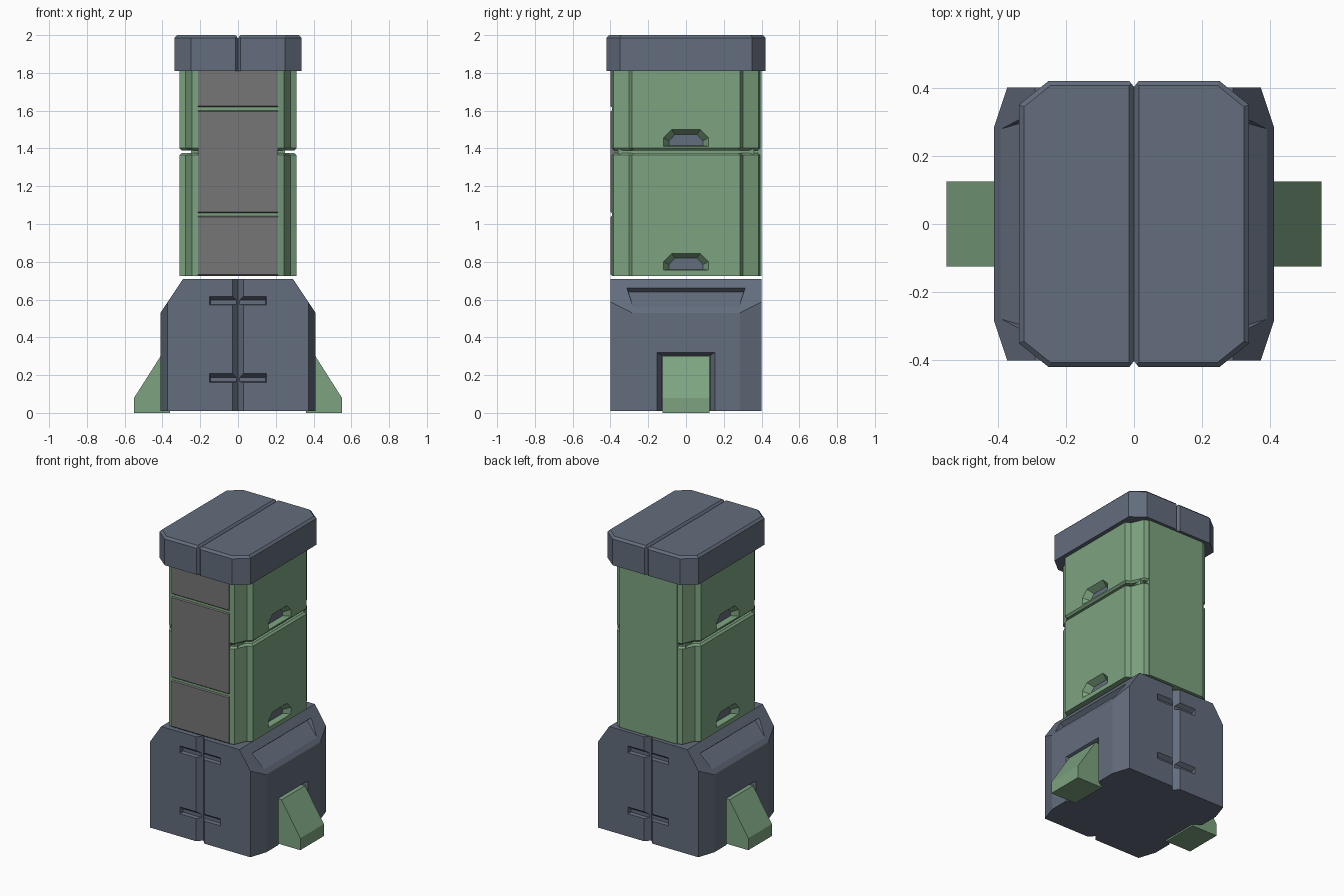
import bpy
import bmesh
from mathutils import Vector

cube = bpy.data.objects.get("Cube")
if cube:
    bpy.data.objects.remove(cube, do_unlink=True)


def material(name, rgb):
    m = bpy.data.materials.new(name)
    m.use_nodes = True
    m.diffuse_color = (*rgb, 1)
    m.node_tree.nodes["Principled BSDF"].inputs["Base Color"].default_value = (*rgb, 1)
    return m


SLATE = material("slate blue", (0.125, 0.153, 0.205))
GREEN = material("sage green", (0.205, 0.371, 0.216))
GRAY = material("mid gray", (0.181, 0.181, 0.181))


def loft(name, ring_a, ring_b, mats=(), chamfer=None):
    """Solid between two matching rings; chamfer = (z of the edge loop, width)."""
    bm = bmesh.new()
    a = [bm.verts.new(p) for p in ring_a]
    b = [bm.verts.new(p) for p in ring_b]
    bm.faces.new(a)
    bm.faces.new(b)
    for i in range(len(a)):
        j = (i + 1) % len(a)
        bm.faces.new((a[i], a[j], b[j], b[i]))
    bmesh.ops.recalc_face_normals(bm, faces=bm.faces)
    if chamfer:
        z, width = chamfer
        rim = [e for e in bm.edges if all(abs(v.co.z - z) < 1e-5 for v in e.verts)]
        bmesh.ops.bevel(bm, geom=rim, offset=width, segments=1, affect='EDGES')
    mesh = bpy.data.meshes.new(name)
    bm.to_mesh(mesh)
    bm.free()
    for m in mats:
        mesh.materials.append(m)
    obj = bpy.data.objects.new(name, mesh)
    bpy.context.collection.objects.link(obj)
    return obj


def place(outline, axis, level):
    """Put a flat outline at a level on an axis: x takes (y, z), y (x, z), z (x, y)."""
    k = "xyz".index(axis)
    return [(*p[:k], level, *p[k:]) for p in outline]


def prism(name, outline, axis, lo, hi, mats=(), chamfer=None):
    return loft(name, place(outline, axis, lo), place(outline, axis, hi), mats, chamfer)


def symmetric(quarter):
    """Full loop from the corner points of the +x +y quarter."""
    back = quarter[::-1]
    return (quarter + [(-x, y) for x, y in back]
            + [(-x, -y) for x, y in quarter] + [(x, -y) for x, y in back])


def rect(a0, a1, b0, b1):
    return [(a0, b0), (a1, b0), (a1, b1), (a0, b1)]


def flip(ring, sx=1, sy=1):
    return [(x * sx, y * sy, z) for x, y, z in ring]


def cut(obj, cutter):
    cutter.hide_render = True
    mod = obj.modifiers.new("cut", 'BOOLEAN')
    mod.operation = 'DIFFERENCE'
    mod.solver = 'EXACT'
    mod.object = cutter
    bpy.context.view_layer.update()
    deps = bpy.context.evaluated_depsgraph_get()
    result = bpy.data.meshes.new_from_object(obj.evaluated_get(deps))
    obj.modifiers.clear()
    obj.data = result
    bpy.data.objects.remove(cutter, do_unlink=True)


# Base block with sloped shoulders
base = prism("base", symmetric([(0.41, 0.285), (0.372, 0.40)]), 'z', 0.01, 0.71, [SLATE])
bm = bmesh.new()
bm.from_mesh(base.data)
for s in (1, -1):
    sliced = bmesh.ops.bisect_plane(
        bm, geom=bm.verts[:] + bm.edges[:] + bm.faces[:], dist=1e-5,
        plane_co=Vector((s * 0.29, 0, 0.71)), plane_no=Vector((s * 0.18, 0, 0.12)),
        clear_outer=True)
    bmesh.ops.holes_fill(bm, edges=[e for e in bm.edges if e.is_boundary], sides=0)
bmesh.ops.recalc_face_normals(bm, faces=bm.faces)
bm.to_mesh(base.data)
bm.free()

# Front and back seams and clip slots
for s in (1, -1):
    seam = [(-0.047, s * 0.42), (0.047, s * 0.42), (0, s * 0.365)]
    cut(base, prism("seam_cutter", seam, 'z', -0.1, 0.8))
    for z in (0.16, 0.57):
        outer = place(rect(-0.152, 0.152, z, z + 0.055), 'y', s * 0.41)
        inner = place(rect(-0.145, 0.145, z + 0.005, z + 0.028), 'y', s * 0.375)
        cut(base, loft("slot_cutter", outer, inner))

# Shoulder recesses, foot pockets and wedge feet
for s, side in ((1, "left"), (-1, "right")):
    end = [(0.30, 0.305, 0.64), (0.346, 0.32, 0.68), (0.42, 0.27, 0.533)]
    cut(base, loft("recess_cutter", flip(end, s), flip(end, s, -1)))
    outer = place(rect(-0.16, 0.16, -0.05, 0.325), 'x', s * 0.42)
    inner = place(rect(-0.13, 0.13, -0.05, 0.305), 'x', s * 0.37)
    cut(base, loft("pocket_cutter", outer, inner))
    foot = [(0.36, 0), (0.55, 0), (0.55, 0.08), (0.41, 0.30), (0.36, 0.30)]
    prism(side + "_foot", [(s * x, z) for x, z in foot], 'y', -0.125, 0.125, [GREEN])

# Column core and its two armoured tiers
prism("column_core", rect(-0.25, 0.25, -0.36, 0.36), 'z', 0.73, 1.82, [GREEN])
shell = symmetric([(0.31, 0.285), (0.277, 0.302), (0.243, 0.383), (0.215, 0.393)])
tiers = (("lower_tier", 0.725, 1.376, 1.376, 0.755),
         ("upper_tier", 1.39, 1.815, 1.39, 1.41))
for name, lo, hi, edge, grip in tiers:
    tier = prism(name, shell, 'z', lo, hi, [GREEN, SLATE], (edge, 0.012))
    # Grip recesses on both sides
    for s in (1, -1):
        wide = [(-0.125, 0), (-0.125, 0.05), (-0.08, 0.095)]
        deep = [(-0.09, 0.005), (-0.09, 0.03), (-0.058, 0.065)]
        rings = []
        for half, x in ((wide, 0.32), (deep, 0.268)):
            loop = half + [(-y, z) for y, z in reversed(half)]
            rings.append(place([(y, z + grip) for y, z in loop], 'x', s * x))
        cut(tier, loft("grip_cutter", *rings))
    for p in tier.data.polygons:
        floor = abs(p.normal.x) > 0.9 and abs(p.center.x) < 0.28 and abs(p.center.y) < 0.1
        p.material_index = 1 if floor else 0

# Front panel with two horizontal grooves, plain back panel
profile = [(-0.35, 0.725), (-0.392, 0.725), (-0.40, 0.733)]
for z in (1.05, 1.61):
    profile += [(-0.40, z - 0.014), (-0.388, z - 0.004), (-0.388, z + 0.004), (-0.40, z + 0.014)]
profile += [(-0.40, 1.815), (-0.35, 1.815)]
prism("front_panel", profile, 'x', -0.212, 0.212, [GRAY])
prism("back_panel", rect(-0.212, 0.212, 0.35, 0.40), 'z', 0.725, 1.815, [GREEN])

# Cap with chamfered rim and a centre seam
cap = prism("cap", symmetric([(0.337, 0.35), (0.25, 0.42)]), 'z', 1.81, 2.0,
            [SLATE], (2.0, 0.014))
for s in (1, -1):
    seam = [(-0.03, s * 0.44), (0.03, s * 0.44), (0, s * 0.402)]
    cut(cap, prism("cap_seam_cutter", seam, 'z', 1.7, 2.1))
cut(cap, prism("cap_top_cutter", [(-0.03, 2.018), (0.03, 2.018), (0, 1.984)], 'y', -0.6, 0.6))
